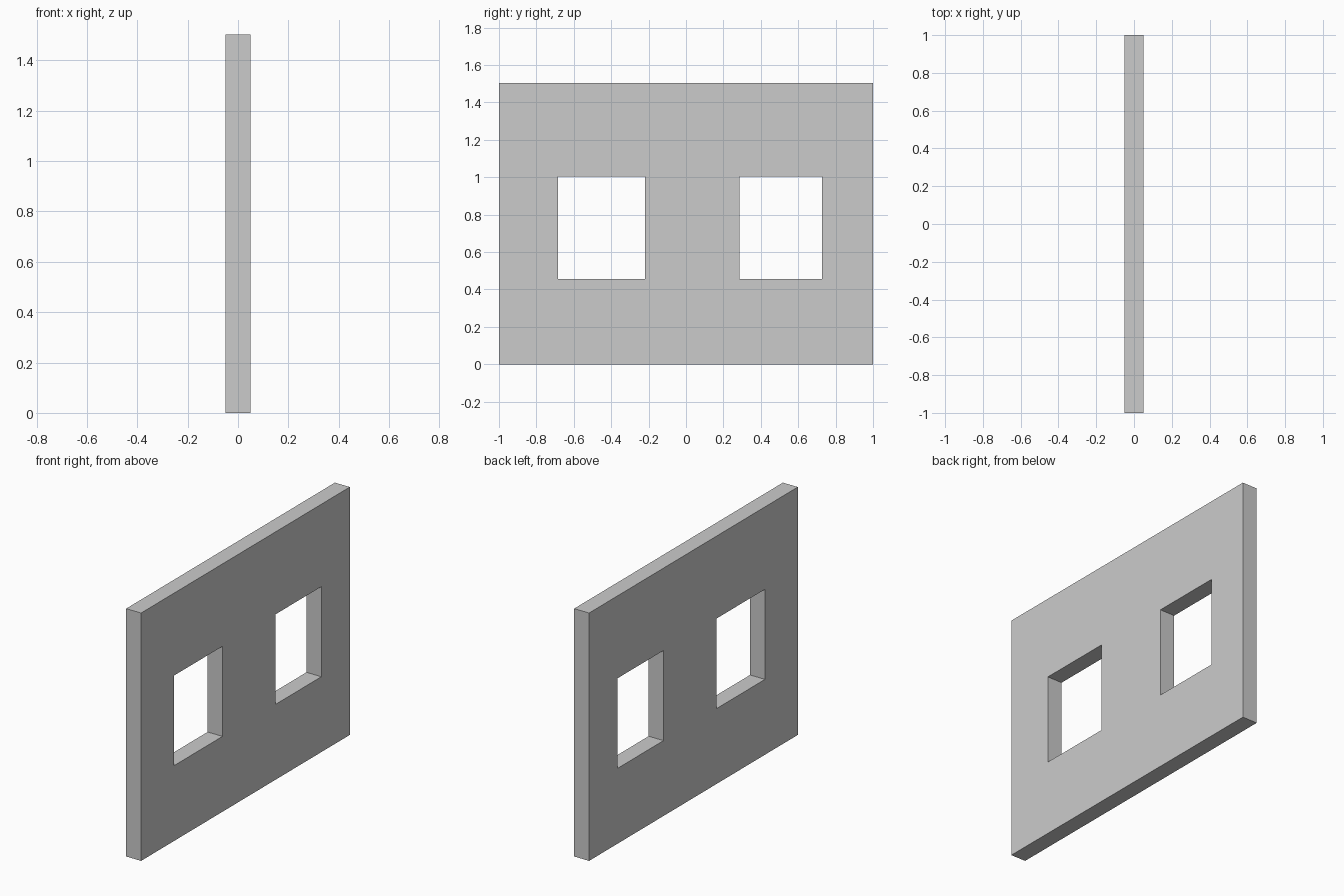
import bpy
import bmesh

if "Cube" in bpy.data.objects:
    bpy.data.objects.remove(bpy.data.objects["Cube"])

THICKNESS = 0.10
# Wall is laid out as a grid; window openings are the skipped cells
Y_LINES = [-1.0, -0.685, -0.22, 0.287, 0.727, 1.0]
Z_LINES = [0.0, 0.457, 1.003, 1.503]
OPENINGS = {(1, 1), (3, 1)}

bm = bmesh.new()
grid = [[bm.verts.new((-THICKNESS / 2, y, z)) for z in Z_LINES] for y in Y_LINES]

# Flat wall sheet with two openings
for i in range(len(Y_LINES) - 1):
    for j in range(len(Z_LINES) - 1):
        if (i, j) not in OPENINGS:
            bm.faces.new((grid[i][j], grid[i + 1][j], grid[i + 1][j + 1], grid[i][j + 1]))

# Thickness, including the window reveals
result = bmesh.ops.extrude_face_region(bm, geom=bm.faces[:], use_keep_orig=True)
moved = [g for g in result["geom"] if isinstance(g, bmesh.types.BMVert)]
bmesh.ops.translate(bm, verts=moved, vec=(THICKNESS, 0, 0))
bmesh.ops.recalc_face_normals(bm, faces=bm.faces[:])

mesh = bpy.data.meshes.new("window_wall")
bm.to_mesh(mesh)
bm.free()
wall = bpy.data.objects.new("window_wall", mesh)
bpy.context.collection.objects.link(wall)
